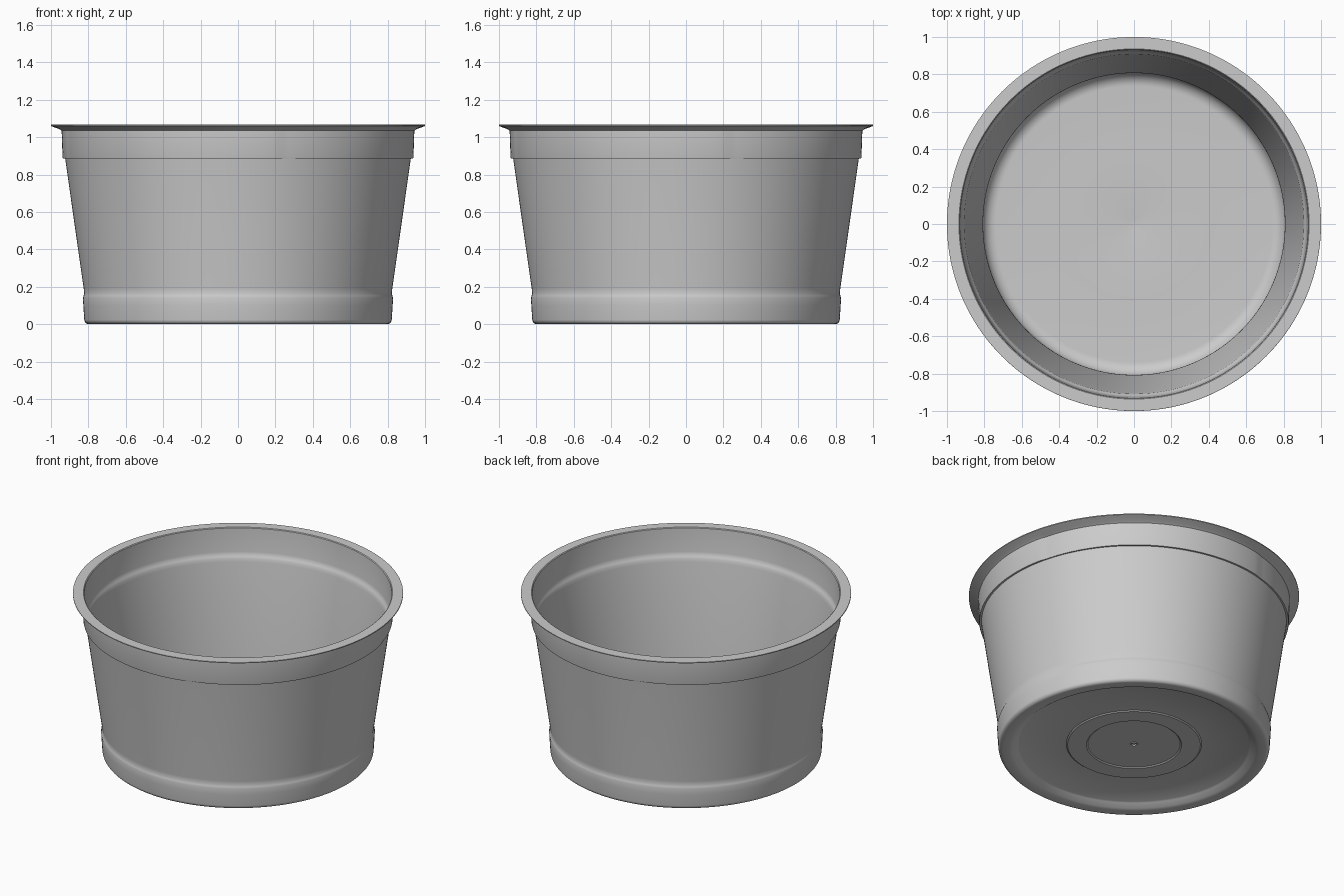
import bpy, bmesh, math

if "Cube" in bpy.data.objects:
    bpy.data.objects.remove(bpy.data.objects["Cube"])

SEG = 192


def arc(cx, cz, r, a0, a1, n=6):
    """Points (radius, z) along a fillet, angles in degrees."""
    return [(cx + r * math.cos(math.radians(a0 + (a1 - a0) * i / n)),
             cz + r * math.sin(math.radians(a0 + (a1 - a0) * i / n)))
            for i in range(n + 1)]


def band_ramp(angle):
    """Shallow stacking ramp that repeats every quarter turn, ending in a short step."""
    t = ((angle - math.radians(-77.5)) / (math.pi / 2)) % 1.0
    width = 0.03
    if t < width:
        return -0.005 * (0.5 - 0.5 * math.cos(math.pi * t / width))
    return -0.005 * max(0.0, 1 - (t - width) / 0.35)


# underside: moulding dimple, raised ring, recessed panel, foot
profile = [(0, 0.036), (0.012, 0.036), (0.016, 0.028), (0.022, 0.028), (0.024, 0.032),
           (0.28, 0.032), (0.288, 0.026), (0.402, 0.026), (0.41, 0.032),
           (0.695, 0.032), (0.705, 0.026), (0.735, 0.006)]
profile += [(0.755, 0.0)] + arc(0.797, 0.025, 0.025, -90, -3)
# outer wall with a soft bulge above the foot
profile += [(0.827, 0.10), (0.829, 0.14), (0.826, 0.152), (0.822, 0.162),
            (0.825, 0.19), (0.924, 0.885)]
# stepped band below the rim
band_start = len(profile)
profile += [(0.936, 0.885), (0.938, 0.892), (0.943, 1.035)]
band_end = len(profile)
# flared rim
profile += [(0.955, 1.043), (0.992, 1.056), (1.0, 1.06), (1.0, 1.066), (0.997, 1.068),
            (0.936, 1.068), (0.931, 1.064)]
# inner wall with softened ledge
profile += [(0.924, 0.91), (0.921, 0.893), (0.914, 0.882), (0.908, 0.87), (0.905, 0.85),
            (0.808, 0.18), (0.807, 0.16), (0.810, 0.14)]
# inner corner and floor
profile += arc(0.738, 0.122, 0.072, 0, -90, 10) + [(0.40, 0.05), (0.03, 0.05), (0, 0.046)]


# revolve the profile into the container
bm = bmesh.new()
rings = []
for k, (r, z) in enumerate(profile):
    if r == 0:
        rings.append([bm.verts.new((0, 0, z))] * SEG)
        continue
    ring = []
    for i in range(SEG):
        a = 2 * math.pi * i / SEG
        rr = r + (band_ramp(a) if band_start <= k < band_end else 0)
        ring.append(bm.verts.new((rr * math.cos(a), rr * math.sin(a), z)))
    rings.append(ring)
for lo, hi in zip(rings, rings[1:]):
    for i in range(SEG):
        j = (i + 1) % SEG
        quad = [lo[i], lo[j], hi[j], hi[i]]
        bm.faces.new(list(dict.fromkeys(quad)))
bmesh.ops.recalc_face_normals(bm, faces=bm.faces)
mesh = bpy.data.meshes.new("container")
bm.to_mesh(mesh)
bm.free()
tub = bpy.data.objects.new("container", mesh)
bpy.context.collection.objects.link(tub)
bpy.context.view_layer.objects.active = tub
tub.select_set(True)
bpy.ops.object.shade_smooth_by_angle(angle=math.radians(32))
